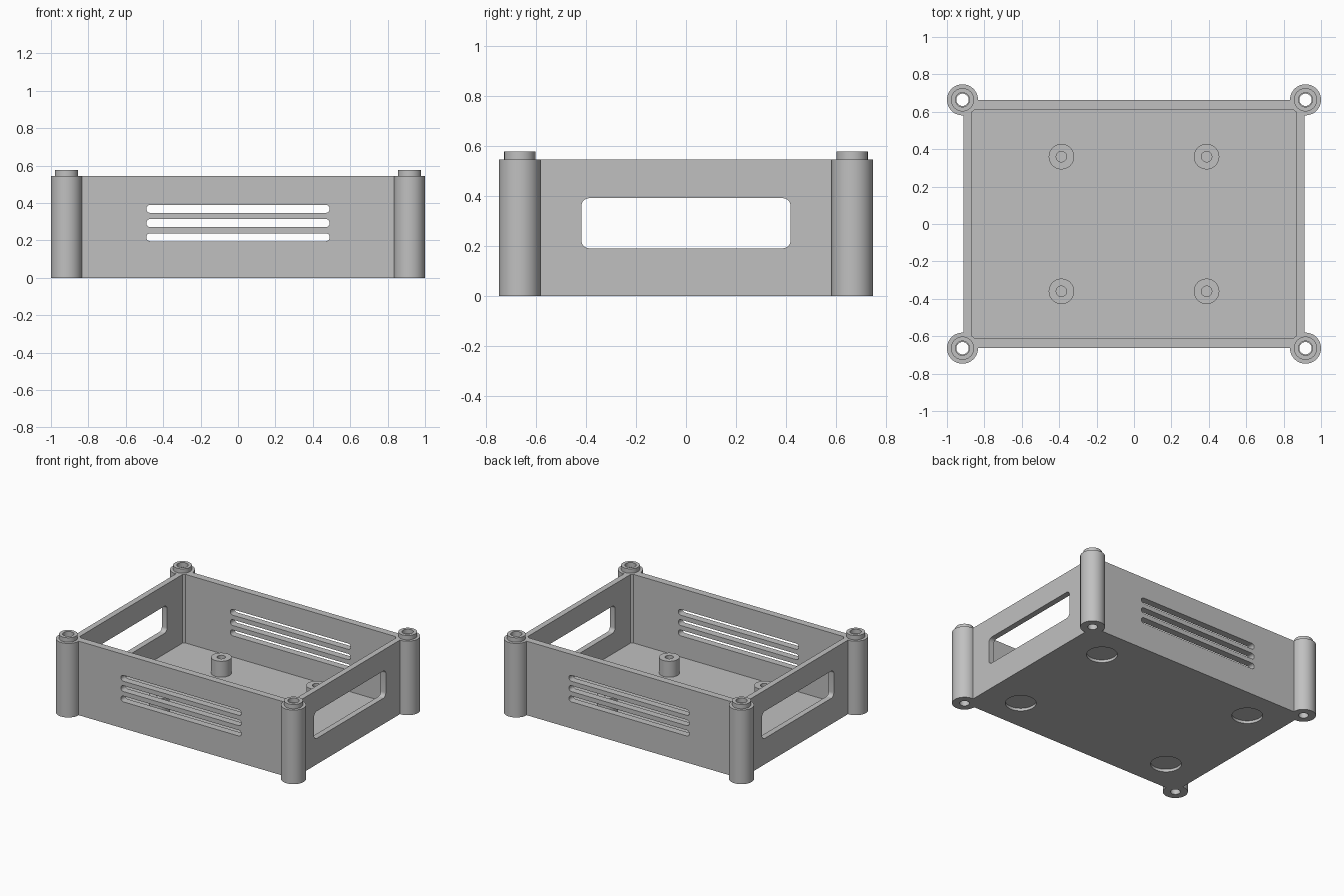
import bpy, bmesh
from math import sin, cos, pi, radians
from mathutils import Vector

if "Cube" in bpy.data.objects:
    bpy.data.objects.remove(bpy.data.objects["Cube"], do_unlink=True)

grey = bpy.data.materials.new("plain grey")
grey.use_nodes = True
colour = (0.53, 0.53, 0.53, 1)
grey.diffuse_color = colour
grey.node_tree.nodes["Principled BSDF"].inputs["Base Color"].default_value = colour

HALF_X, HALF_Y, HEIGHT = 0.912, 0.662, 0.545
POST_X, POST_Y, POST_R = 0.917, 0.664, 0.083
FLOOR = 0.04
SEGMENTS = 48
SIGNS = [(x, y) for x in (-1, 1) for y in (-1, 1)]


def finish(name, bm):
    bmesh.ops.recalc_face_normals(bm, faces=bm.faces)
    mesh = bpy.data.meshes.new(name)
    bm.to_mesh(mesh)
    bm.free()
    mesh.materials.append(grey)
    obj = bpy.data.objects.new(name, mesh)
    bpy.context.collection.objects.link(obj)
    return obj


def activate(obj):
    bpy.ops.object.select_all(action='DESELECT')
    obj.select_set(True)
    bpy.context.view_layer.objects.active = obj


def smooth(obj):
    activate(obj)
    bpy.ops.object.shade_smooth_by_angle(angle=radians(30))


def box(name, hx, hy, z0, z1):
    bm = bmesh.new()
    bmesh.ops.create_cube(bm, size=1)
    for v in bm.verts:
        v.co = Vector((v.co.x * 2 * hx, v.co.y * 2 * hy, (v.co.z + 0.5) * (z1 - z0) + z0))
    return finish(name, bm)


def lathe(name, profile, x, y):
    """Turn a closed (radius, height) outline about a vertical axis."""
    bm = bmesh.new()
    rings = [[bm.verts.new((x + r * cos(2 * pi * i / SEGMENTS), y + r * sin(2 * pi * i / SEGMENTS), z))
              for i in range(SEGMENTS)] for r, z in profile]
    for k, ring in enumerate(rings):
        prev = rings[k - 1]
        for i in range(SEGMENTS):
            j = (i + 1) % SEGMENTS
            bm.faces.new((prev[i], prev[j], ring[j], ring[i]))
    return finish(name, bm)


def cylinder(name, r, x, y, z0, z1):
    bm = bmesh.new()
    bmesh.ops.create_cone(bm, cap_ends=True, segments=SEGMENTS, radius1=r, radius2=r, depth=z1 - z0)
    bmesh.ops.translate(bm, verts=bm.verts, vec=(x, y, (z0 + z1) / 2))
    return finish(name, bm)


def rounded_bar(name, half_w, half_h, r, z, axis):
    """Rounded rectangle running right through the tray along one axis."""
    bm = bmesh.new()
    outline = []
    for q, (sx, sz) in enumerate([(1, 1), (-1, 1), (-1, -1), (1, -1)]):
        for i in range(9):
            a = (q + i / 8) * pi / 2
            outline.append((sx * (half_w - r) + r * cos(a), z + sz * (half_h - r) + r * sin(a)))
    place = (lambda u, w, t: (t, u, w)) if axis == "x" else (lambda u, w, t: (u, t, w))
    ends = [[bm.verts.new(place(u, w, t)) for u, w in outline] for t in (-1.2, 1.2)]
    for end in ends:
        bm.faces.new(end)
    for i in range(len(outline)):
        bm.faces.new((ends[0][i - 1], ends[0][i], ends[1][i], ends[1][i - 1]))
    return finish(name, bm)


def cut(target, cutter):
    mod = target.modifiers.new("cut", 'BOOLEAN')
    mod.operation = 'DIFFERENCE'
    mod.solver = 'EXACT'
    mod.object = cutter
    activate(target)
    bpy.ops.object.modifier_apply(modifier=mod.name)
    bpy.data.objects.remove(cutter, do_unlink=True)


# Open tray with floor and four walls
tray = box("tray", HALF_X, HALF_Y, 0, HEIGHT)
cut(tray, box("cavity", 0.87, 0.61, FLOOR, 1))

# Vent slots in front and back, window in each side
for z in (0.217, 0.293, 0.369):
    cut(tray, rounded_bar("slot", 0.49, 0.0215, 0.021, z, "y"))
cut(tray, rounded_bar("window", 0.417, 0.1, 0.03, 0.291, "x"))

# Foot recesses underneath, and room for the corner posts
for sx, sy in SIGNS:
    cut(tray, cylinder("recess", 0.103, sx * 0.632, sy * 0.421, -0.1, 0.02))
    cut(tray, cylinder("post_room", POST_R - 0.003, sx * POST_X, sy * POST_Y, -0.1, 1))
smooth(tray)

# Hollow corner posts with a collar on top, and hollow standoffs on the floor
post_outline = [(0.033, 0), (POST_R, 0), (POST_R, HEIGHT), (0.062, HEIGHT),
                (0.062, 0.577), (0.038, 0.577), (0.038, HEIGHT), (0.033, HEIGHT)]
standoff_outline = [(0.028, FLOOR), (0.068, FLOOR), (0.068, 0.157), (0.028, 0.157)]
for sx, sy in SIGNS:
    place = ("front" if sy < 0 else "back") + ("_left" if sx > 0 else "_right")
    smooth(lathe(place + "_post", post_outline, sx * POST_X, sy * POST_Y))
    smooth(lathe(place + "_standoff", standoff_outline, sx * 0.388, sy * 0.36))
